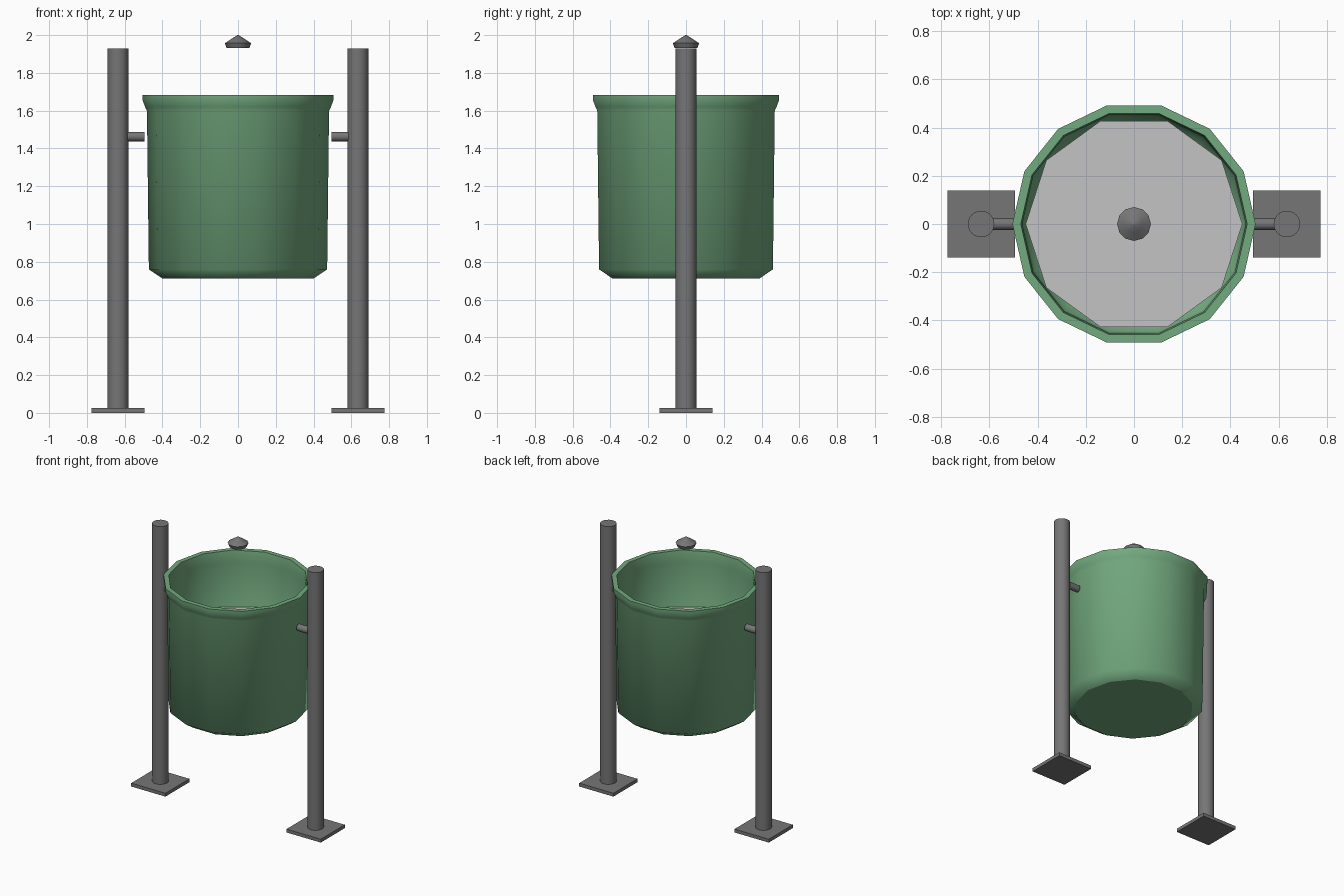
import bpy, bmesh, math

if "Cube" in bpy.data.objects:
    bpy.data.objects.remove(bpy.data.objects["Cube"])


def material(name, rgb):
    m = bpy.data.materials.new(name)
    m.diffuse_color = (*rgb, 1)
    m.use_nodes = True
    m.node_tree.nodes["Principled BSDF"].inputs["Base Color"].default_value = m.diffuse_color
    return m


GREEN = material("bin green", (0.17, 0.40, 0.21))
STEEL = material("dark steel", (0.18, 0.18, 0.185))
LIGHT = material("light grey", (0.55, 0.55, 0.55))


def finish(obj, name, mat, angle=None):
    obj.name = name
    obj.data.materials.append(mat)
    if angle:
        bpy.ops.object.select_all(action='DESELECT')
        obj.select_set(True)
        bpy.context.view_layer.objects.active = obj
        bpy.ops.object.shade_smooth_by_angle(angle=math.radians(angle))
    return obj


def lathe(name, profile, sides, mat, angle):
    """Revolve (radius, z) points around z; open ends are capped."""
    bm = bmesh.new()
    rings = []
    for r, z in profile:
        rings.append([bm.verts.new((r * math.cos(2 * math.pi * i / sides),
                                    r * math.sin(2 * math.pi * i / sides), z))
                      for i in range(sides)])
    for a, b in zip(rings, rings[1:]):
        for i in range(sides):
            j = (i + 1) % sides
            bm.faces.new((a[i], a[j], b[j], b[i]))
    bm.faces.new(rings[0][::-1])
    bm.faces.new(rings[-1])
    bmesh.ops.remove_doubles(bm, verts=bm.verts, dist=1e-5)
    bmesh.ops.recalc_face_normals(bm, faces=bm.faces)
    mesh = bpy.data.meshes.new(name)
    bm.to_mesh(mesh)
    bm.free()
    obj = bpy.data.objects.new(name, mesh)
    bpy.context.collection.objects.link(obj)
    return finish(obj, name, mat, angle)


def cylinder(name, r, length, loc, rot=(0, 0, 0)):
    bpy.ops.mesh.primitive_cylinder_add(vertices=24, radius=r, depth=length,
                                        location=loc, rotation=rot)
    return finish(bpy.context.object, name, STEEL, 35)


# Bucket: outer wall, flared rim, inner wall and floor in one profile
bucket = lathe("bucket", [
    (0.40, 0.712), (0.472, 0.76), (0.482, 1.60), (0.492, 1.62), (0.505, 1.655),
    (0.505, 1.683), (0.47, 1.683), (0.464, 1.65), (0.464, 1.60),
    (0.458, 0.77), (0.40, 0.735)], 14, GREEN, 62)
for f in bucket.data.polygons:      # keep the underside and floor flat
    if len(f.vertices) > 4:
        f.use_smooth = False

# Grey filling inside the bucket
lathe("bucket_filling", [(0.45, 0.78), (0.45, 1.28)], 10, LIGHT, 37)

# Pointed cap above the centre
lathe("pointed_cap", [(0.06, 1.932), (0.07, 1.957), (0.035, 1.98), (0.003, 2.0)],
      12, STEEL, 40)

# Posts, base plates and pivot arms on both sides
for side, s in (("left", -1), ("right", 1)):
    cylinder(side + "_post", 0.055, 1.91, (s * 0.635, 0, 0.975))
    cylinder(side + "_pivot", 0.025, 0.10, (s * 0.545, 0, 1.463),
             (0, math.pi / 2, 0))
    bpy.ops.mesh.primitive_cube_add(size=1, location=(s * 0.635, 0, 0.0125))
    plate = bpy.context.object
    plate.scale = (0.28, 0.28, 0.025)
    finish(plate, side + "_base_plate", STEEL)
